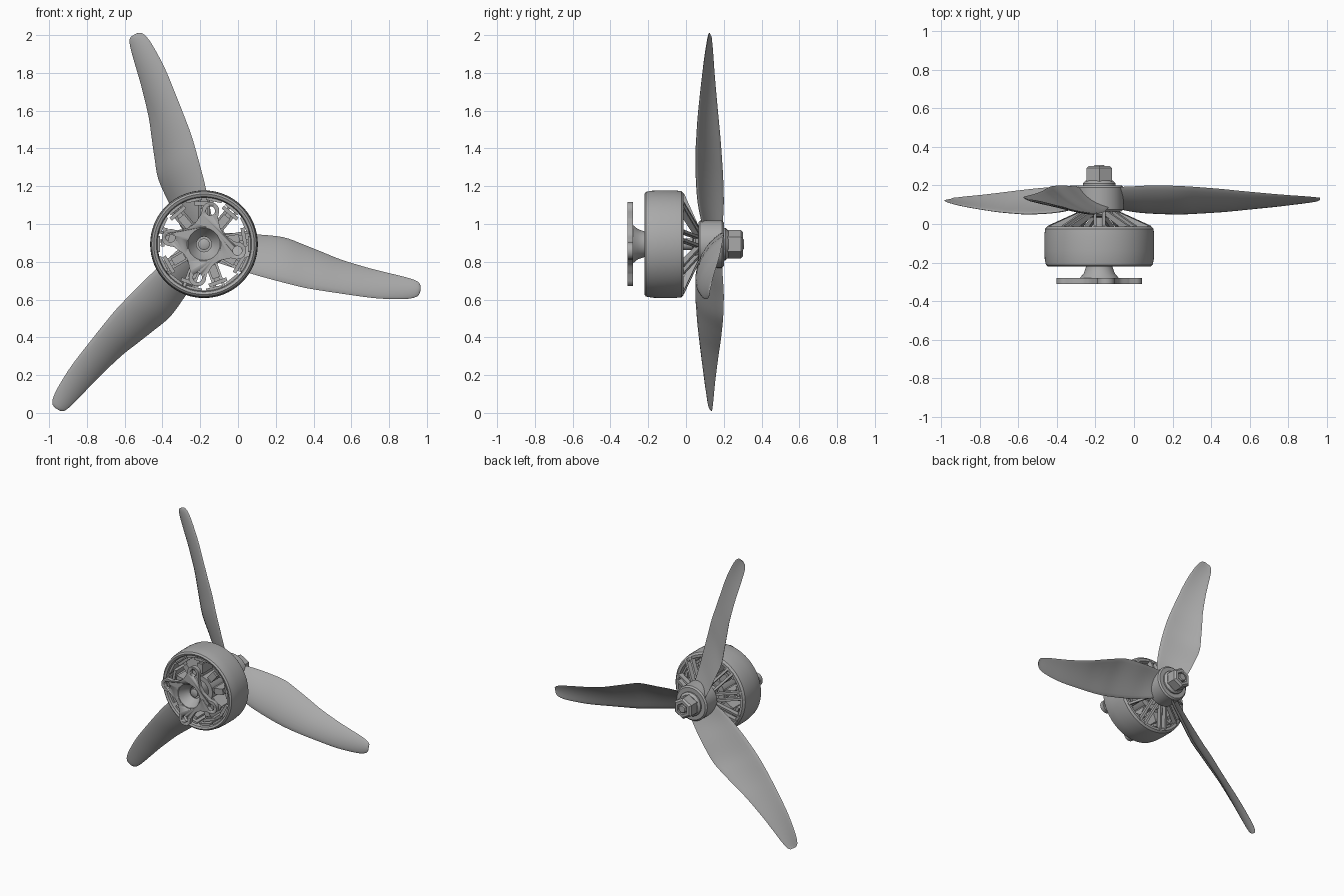
import bpy, bmesh
from math import sin, cos, pi, tau, radians, sqrt
from mathutils import Matrix, Vector

if "Cube" in bpy.data.objects:
    bpy.data.objects.remove(bpy.data.objects["Cube"])

CENTRE = Vector((-0.18, 0, 0.893))   # the spin axis runs along y through here

grey = bpy.data.materials.new("plain_grey")
grey.use_nodes = True
grey.diffuse_color = (0.4, 0.4, 0.4, 1)
grey.node_tree.nodes["Principled BSDF"].inputs["Base Color"].default_value = grey.diffuse_color


def spin(angle):
    """Turn about the y axis, counter-clockwise as seen from the front."""
    return Matrix.Rotation(-angle, 4, 'Y')


def finish(name, bm, sharp=35):
    bmesh.ops.recalc_face_normals(bm, faces=bm.faces)
    mesh = bpy.data.meshes.new(name)
    bm.to_mesh(mesh)
    bm.free()
    obj = bpy.data.objects.new(name, mesh)
    obj.location = CENTRE
    bpy.context.collection.objects.link(obj)
    mesh.materials.append(grey)
    bpy.ops.object.select_all(action='DESELECT')
    obj.select_set(True)
    bpy.context.view_layer.objects.active = obj
    bpy.ops.object.shade_smooth_by_angle(angle=radians(sharp))
    return obj


def loft(bm, loops, closed=False):
    """Skin a list of closed vertex loops, capping or joining the ends."""
    rings = [[bm.verts.new(p) for p in loop] for loop in loops]
    pairs = list(zip(rings, rings[1:]))
    if closed:
        pairs.append((rings[-1], rings[0]))
    else:
        bm.faces.new(rings[0])
        bm.faces.new(rings[-1])
    for a, b in pairs:
        for i in range(len(a)):
            j = (i + 1) % len(a)
            bm.faces.new((a[i], a[j], b[j], b[i]))


def lathe(name, profile, segments=64, hollow=False, turn=0.0):
    """Turn (radius, y) points about the y axis; hollow joins last to first."""
    bm = bmesh.new()
    loops = [[spin(turn + tau * i / segments) @ Vector((r, y, 0)) for i in range(segments)]
             for r, y in profile]
    loft(bm, loops, hollow)
    return finish(name, bm)


def radial_bars(name, profile, width, count, offsets=(0,), turn=0.0):
    """Repeat an extruded (radius, y) profile around the axis."""
    bm = bmesh.new()
    for i in range(count):
        m = spin(turn + tau * i / count)
        for off in offsets:
            loft(bm, [[m @ Vector((r, y, off + side * width / 2)) for r, y in profile]
                      for side in (-1, 1)])
    return finish(name, bm)


def rect(r0, r1, y0, y1):
    return [(r0, y0), (r1, y0), (r1, y1), (r0, y1)]


def smooth_rows(rows, steps=4):
    """Catmull-Rom interpolation between table rows."""
    out = []
    for i in range(len(rows) - 1):
        p = [Vector(rows[max(0, min(len(rows) - 1, i + k))]) for k in (-1, 0, 1, 2)]
        for s in range(steps):
            t = s / steps
            out.append(p[1] + 0.5 * t * (p[2] - p[0] + t * (2 * p[0] - 5 * p[1] + 4 * p[2] - p[3]
                       + t * (3 * (p[1] - p[2]) + p[3] - p[0]))))
    return out + [Vector(rows[-1])]


# Propeller blades: radius, trailing z, leading z, trailing y, leading y
STATIONS = [
    (.05, .06, -.09, .19, .09), (.17, .06, -.13, .195, .065), (.28, .052, -.165, .2, .055),
    (.42, .037, -.203, .197, .052), (.53, -.003, -.23, .19, .057), (.63, -.043, -.247, .182, .063),
    (.73, -.083, -.262, .172, .072), (.88, -.128, -.283, .158, .088), (.98, -.153, -.29, .15, .1),
    (1.08, -.178, -.289, .143, .114), (1.13, -.197, -.275, .138, .122), (1.145, -.215, -.25, .136, .127)]


def blade_section(x, z0, z1, y0, y1, n=10):
    a, b = Vector((x, y0, z0)), Vector((x, y1, z1))
    chord = b - a
    normal = Vector((0, chord.z, -chord.y)).normalized()   # towards the front
    if normal.y > 0:
        normal.negate()
    size = chord.length
    loop = []
    for i in range(2 * n):
        ang = pi * i / n
        t = (1 - cos(ang)) / 2
        camber = 0.36 * size * t * (1 - t)
        half = 0.055 * size * sin(ang) * (0.6 + 0.4 * t)
        loop.append(a + chord * t + normal * (camber + half))
    return loop


for k, label in enumerate(("left", "top", "right")):
    bm = bmesh.new()
    loft(bm, [[spin(k * tau / 3) @ p for p in blade_section(*row)] for row in smooth_rows(STATIONS)])
    finish("blade_" + label, bm, 60)

# Propeller hub, washer, nut and shaft
lathe("propeller_hub", [(.06, .065), (.115, .065), (.125, .075), (.125, .19), (.115, .2), (.06, .2)])
lathe("washer", [(.04, .198), (.085, .198), (.085, .21), (.07, .225), (.04, .225)])
lathe("lock_nut", [(.05, .22), (.076, .22), (.076, .29), (.062, .302), (.042, .302), (.036, .285)],
      segments=6, turn=pi / 6)
lathe("shaft", [(.02, -.255), (.03, -.25), (.03, .3), (.024, .306)], 32)

# Motor bell: rounded outer can, magnets, sloping spokes and their collar
lathe("bell_can", [(.252, -.215), (.266, -.221), (.277, -.212), (.283, -.18), (.285, -.14),
                   (.285, -.06), (.281, -.025), (.268, -.012), (.25, -.012), (.245, -.03),
                   (.247, -.2)], 96, hollow=True)
radial_bars("magnets", rect(.232, .25, -.2, -.04), .085, 14)
radial_bars("bell_spokes", [(.268, -.035), (.268, -.01), (.09, .07), (.07, .05), (.24, -.035)],
            .016, 9, (-.023, .023), radians(10))
lathe("bell_collar", [(.04, .035), (.085, .04), (.095, .05), (.085, .07), (.04, .07)])

# Stator: core, thin arms, coil windings and pole shoes
lathe("stator_core", [(.06, -.18), (.1, -.18), (.1, -.04), (.06, -.04)], hollow=True)
radial_bars("stator_arms", rect(.09, .21, -.17, -.05), .03, 9, turn=radians(10))
radial_bars("coil_windings", rect(.12, .19, -.185, -.035), .042, 9, turn=radians(10))
radial_bars("pole_shoes", rect(.205, .225, -.18, -.04), .1, 9, turn=radians(10))

# Mounting neck with a dished bore
lathe("mount_neck", [(.085, -.308), (.105, -.308), (.105, -.285), (.08, -.255), (.068, -.22),
                     (.068, -.05), (.04, -.05), (.04, -.24), (.055, -.255)], hollow=True)

# Mounting flange: four rounded lobes with concave sides
LOBES = [radians(-11) + k * pi / 2 for k in range(4)]


def flange_radius(angle):
    """Outer reach of a rounded lobe, blending into the concave waist."""
    off = (angle - LOBES[0] + pi / 4) % (pi / 2) - pi / 4
    reach, tip = 0.18, 0.046
    inside = tip ** 2 - (reach * sin(off)) ** 2
    lobe = reach * cos(off) + sqrt(inside) if inside > 0 else 0
    waist = 0.118 + 0.07 * abs(cos(2 * off)) ** 3
    return max(lobe, waist)


bm = bmesh.new()
outline = [(flange_radius(tau * i / 144), tau * i / 144) for i in range(144)]
loft(bm, [[Vector((r * cos(a), y, r * sin(a))) for r, a in outline] for y in (-.31, -.28)])
flange = finish("mount_flange", bm)

# Drill the bolt holes and the centre bore
bm = bmesh.new()
for x, radius, angle in [(0, .09, 0)] + [(.18, .024, a) for a in LOBES]:
    place = spin(angle) @ Matrix.Translation((x, -.295, 0)) @ Matrix.Rotation(pi / 2, 4, 'X')
    bmesh.ops.create_cone(bm, cap_ends=True, segments=32, radius1=radius, radius2=radius,
                          depth=.1, matrix=place)
cutter = finish("hole_cutter", bm)
cutter.hide_render = True
drill = flange.modifiers.new("holes", 'BOOLEAN')
drill.object = cutter
drill.solver = 'EXACT'
bpy.context.view_layer.objects.active = flange
bpy.ops.object.modifier_apply(modifier=drill.name)
bpy.data.objects.remove(cutter)
